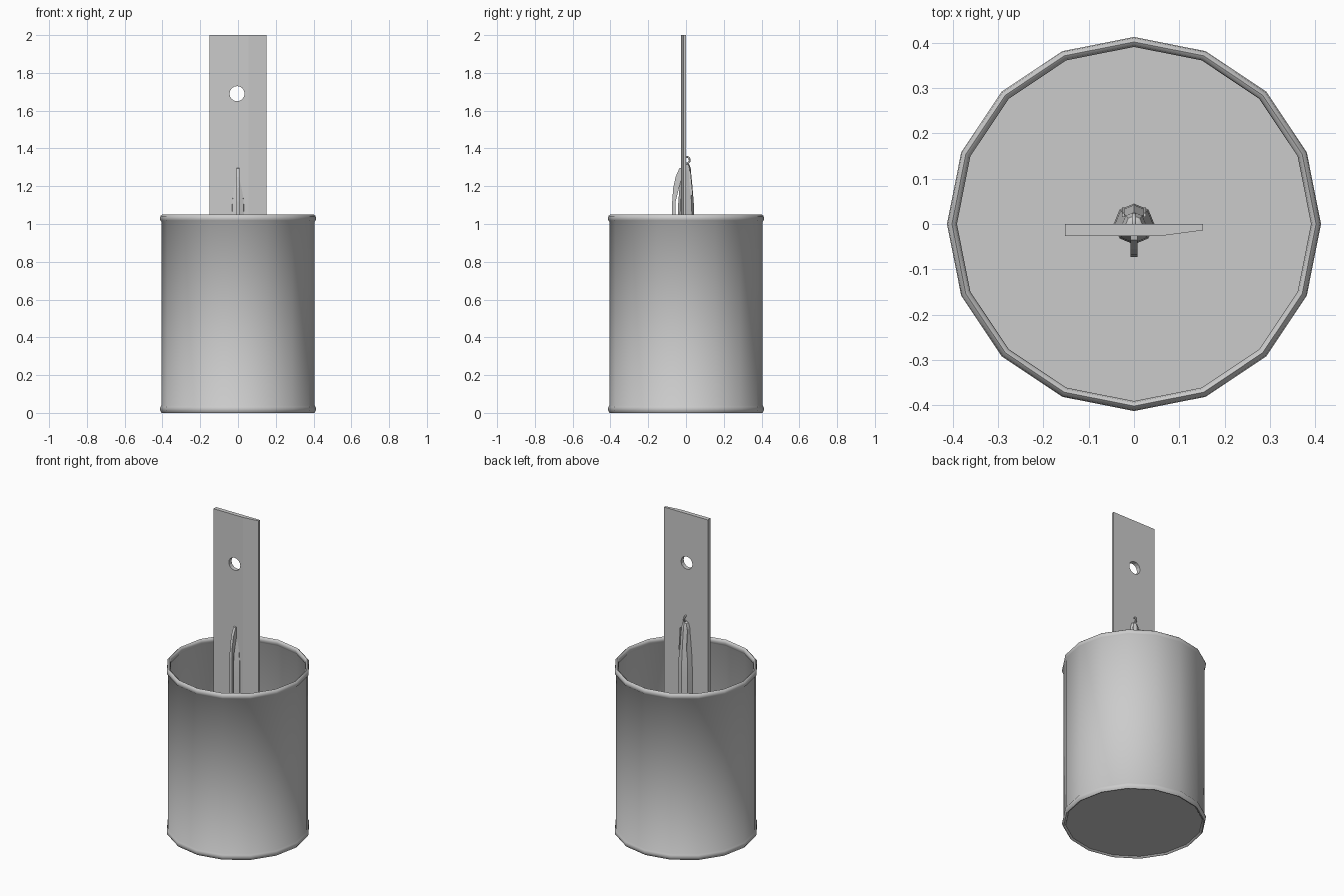
import bpy, bmesh, math
from mathutils import Vector

if "Cube" in bpy.data.objects:
    bpy.data.objects.remove(bpy.data.objects["Cube"])


def finish(name, bm, angle=40):
    bmesh.ops.recalc_face_normals(bm, faces=bm.faces[:])
    me = bpy.data.meshes.new(name)
    bm.to_mesh(me)
    bm.free()
    ob = bpy.data.objects.new(name, me)
    bpy.context.collection.objects.link(ob)
    bpy.ops.object.select_all(action='DESELECT')
    ob.select_set(True)
    bpy.context.view_layer.objects.active = ob
    if angle:
        bpy.ops.object.shade_smooth_by_angle(angle=math.radians(angle))
    return ob


def lathe(name, profile, n, angle=40):
    # revolve (radius, z) points around z, first vertex on the y axis
    bm = bmesh.new()
    rings = []
    for r, z in profile:
        if r == 0:
            rings.append([bm.verts.new((0, 0, z))] * n)
        else:
            rings.append([bm.verts.new((r * math.sin(2 * math.pi * i / n),
                                        r * math.cos(2 * math.pi * i / n), z))
                          for i in range(n)])
    for a, b in zip(rings, rings[1:]):
        for i in range(n):
            j = (i + 1) % n
            bm.faces.new(list(dict.fromkeys((a[i], a[j], b[j], b[i]))))
    return finish(name, bm, angle)


def extrude(name, points, vec):
    # flat polygon pushed along a vector
    bm = bmesh.new()
    face = bm.faces.new([bm.verts.new(p) for p in points])
    new = bmesh.ops.extrude_face_region(bm, geom=[face])['geom']
    for v in new:
        if isinstance(v, bmesh.types.BMVert):
            v.co += Vector(vec)
    return finish(name, bm, 0)


# Can with rolled rims at top and bottom
lathe("can", [(0, 0.008), (0.392, 0.008), (0.396, 0.002), (0.404, 0.0),
              (0.411, 0.01), (0.413, 0.02), (0.411, 0.032), (0.405, 0.04),
              (0.405, 1.012), (0.411, 1.018), (0.413, 1.03), (0.411, 1.042),
              (0.402, 1.05), (0.394, 1.045), (0.391, 1.032), (0.394, 1.018),
              (0.4, 1.01), (0.4, 0.014), (0, 0.014)], 16, 50)

# Ruler with one bevelled long edge and a hanging hole
ruler = extrude("ruler", [(-0.152, -0.027, 0.015), (0.055, -0.027, 0.015),
                          (0.152, -0.014, 0.015), (0.152, 0, 0.015),
                          (-0.152, 0, 0.015)], (0, 0, 1.985))
bpy.ops.mesh.primitive_cylinder_add(vertices=16, radius=0.04, depth=0.3,
                                    location=(-0.005, 0, 1.69),
                                    rotation=(math.pi / 2, 0, 0))
cutter = bpy.context.object
cutter.name = "hole_cutter"
cut = ruler.modifiers.new("hole", 'BOOLEAN')
cut.operation = 'DIFFERENCE'
cut.solver = 'EXACT'
cut.object = cutter
bpy.context.view_layer.objects.active = ruler
bpy.ops.object.modifier_apply(modifier=cut.name)
bpy.data.objects.remove(cutter)

# Pen body standing on the can floor
lathe("pen_body", [(0, 0.015), (0.01, 0.03), (0.028, 0.13), (0.044, 0.22),
                   (0.045, 1.0), (0.042, 1.1), (0.034, 1.2), (0.027, 1.27),
                   (0.026, 1.29), (0.018, 1.315), (0, 1.325)], 8, 30)

# Curved clip on the front
extrude("pen_clip", [(-0.008, -0.015, 1.30), (-0.008, -0.035, 1.295),
                     (-0.008, -0.055, 1.25), (-0.008, -0.068, 1.19),
                     (-0.008, -0.073, 1.12), (-0.008, -0.073, 0.85),
                     (-0.008, -0.055, 0.85), (-0.008, -0.055, 1.12),
                     (-0.008, -0.03, 1.22), (-0.008, -0.015, 1.25)],
        (0.016, 0, 0))

# Thin raised ribs on the back of the cap
for side in (-1, 1):
    x = side * 0.021
    extrude("pen_rib", [(x, 0.015, 1.28), (x, 0.024, 1.28),
                        (x, 0.036, 1.15), (x, 0.02, 1.15)],
            (side * 0.006, 0, 0))

# Ring on the pen's tip
bpy.ops.mesh.primitive_torus_add(major_radius=0.018, minor_radius=0.005,
                                 major_segments=12, minor_segments=6,
                                 location=(0, 0.002, 1.338),
                                 rotation=(0, math.pi / 2, 0))
bpy.context.object.name = "pen_ring"
bpy.ops.object.shade_smooth()
